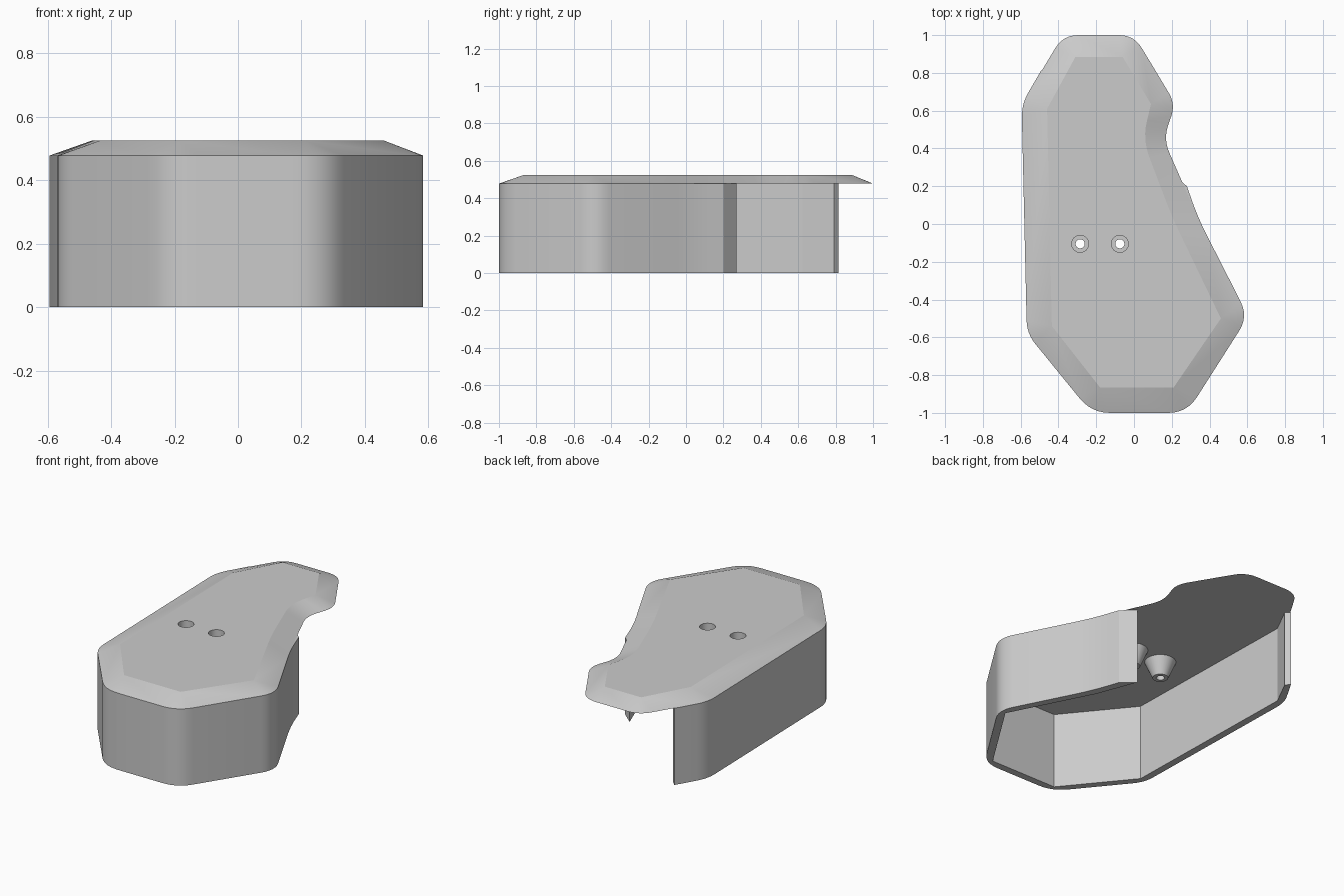
import bpy, bmesh, math
from mathutils import Vector

if "Cube" in bpy.data.objects:
    bpy.data.objects.remove(bpy.data.objects["Cube"])

RIM, TOP, N = 0.478, 0.525, 7

# Clockwise corners: rim point, rim rounding, plateau point, plateau rounding
CORNERS = [
    ((0.00, 1.00), .08, (-0.06, 0.885), 0),
    ((0.22, 0.635), .07, (0.09, 0.635), 0),
    ((0.155, 0.45), .08, (0.045, 0.45), .10),
    ((0.34, 0.03), .10, (0.20, 0.04), .10),
    ((0.605, -0.49), .09, (0.46, -0.50), 0),
    ((0.28, -1.00), .10, (0.21, -0.865), 0),
    ((-0.225, -1.00), .10, (-0.18, -0.865), 0),
    ((-0.567, -0.58), .07, (-0.435, -0.54), 0),
    ((-0.595, 0.635), .07, (-0.46, 0.61), 0),
    ((-0.375, 1.00), .08, (-0.31, 0.885), 0),
]


def fillet(prev, p, nxt, trim):
    prev, p, nxt = Vector(prev), Vector(p), Vector(nxt)
    a = p + (prev - p).normalized() * trim
    b = p + (nxt - p).normalized() * trim
    ts = [i / (N - 1) for i in range(N)]
    return [a * (1 - t) ** 2 + p * 2 * t * (1 - t) + b * t * t for t in ts]


def finish(name, bm, angle, closed=True):
    bmesh.ops.remove_doubles(bm, verts=bm.verts, dist=1e-5)
    if closed:
        bmesh.ops.recalc_face_normals(bm, faces=bm.faces)
    me = bpy.data.meshes.new(name)
    bm.to_mesh(me)
    bm.free()
    ob = bpy.data.objects.new(name, me)
    bpy.context.collection.objects.link(ob)
    bpy.ops.object.select_all(action='DESELECT')
    ob.select_set(True)
    bpy.context.view_layer.objects.active = ob
    if angle:
        bpy.ops.object.shade_smooth_by_angle(angle=math.radians(angle))
    return ob


# Lid plate with a sloped border
bm = bmesh.new()
k = len(CORNERS)
rim, plateau = [], []
for i, c in enumerate(CORNERS):
    pr, nx = CORNERS[i - 1], CORNERS[(i + 1) % k]
    rim += [bm.verts.new((*p, RIM)) for p in fillet(pr[0], c[0], nx[0], c[1])]
    plateau += [bm.verts.new((*p, TOP)) for p in fillet(pr[2], c[2], nx[2], c[3])]
bm.faces.new(rim)
bm.faces.new(plateau)
for i in range(len(rim)):
    j = (i + 1) % len(rim)
    bm.faces.new((rim[i], rim[j], plateau[j], plateau[i]))
lid = finish("lid_plate", bm, None)

# Side wall, open at the back right
WALL = 0.045
path = [(0.28, 0.20)] + [c[0] for c in CORNERS[3:9]] + [(-0.49, 0.815)]
outer, inner = [Vector(path[0])], [Vector((0.20, 0.27))]
for i in range(1, len(path) - 1):
    outer += fillet(path[i - 1], path[i], path[i + 1], CORNERS[i + 2][1])
    p = Vector(path[i])
    d1 = (p - Vector(path[i - 1])).normalized()
    d2 = (Vector(path[i + 1]) - p).normalized()
    n1, n2 = Vector((d1.y, -d1.x)), Vector((d2.y, -d2.x))
    inner.append(p + (n1 + n2) * WALL / (1 + n1.dot(n2)))
outer.append(Vector(path[-1]))
inner.append(Vector((-0.465, 0.79)))
bm = bmesh.new()
base = bm.faces.new([bm.verts.new((*p, 0)) for p in outer + inner[::-1]])
ext = bmesh.ops.extrude_face_region(bm, geom=[base], use_keep_orig=True)
for v in ext["geom"]:
    if isinstance(v, bmesh.types.BMVert):
        v.co.z = RIM
finish("side_wall", bm, 20)

# Hollow screw bosses and their holes through the lid
SEG = 32
PROFILE = [(.09, RIM), (.045, .375), (.024, .375), (.024, .42), (.045, .42), (.045, TOP)]
for side, x in (("left", -0.285), ("right", -0.075)):
    bpy.ops.mesh.primitive_cylinder_add(vertices=SEG, radius=.045, depth=.3,
                                        location=(x, -.105, .5))
    cutter = bpy.context.object
    cutter.hide_render = True
    bpy.context.view_layer.objects.active = lid
    mod = lid.modifiers.new("hole", 'BOOLEAN')
    mod.operation = 'DIFFERENCE'
    mod.solver = 'EXACT'
    mod.object = cutter
    bpy.ops.object.modifier_apply(modifier="hole")
    bpy.data.objects.remove(cutter)

    bm = bmesh.new()
    rings = [[bm.verts.new((x + r * math.sin(2 * math.pi * s / SEG),
                            -.105 + r * math.cos(2 * math.pi * s / SEG), z))
              for s in range(SEG)] for r, z in PROFILE]
    for a, b in zip(rings, rings[1:]):
        for s in range(SEG):
            t = (s + 1) % SEG
            bm.faces.new((a[s], a[t], b[t], b[s]))
    finish(side + "_screw_boss", bm, 30)

# Soft corners, crisp border crease
bpy.ops.object.select_all(action='DESELECT')
lid.select_set(True)
bpy.context.view_layer.objects.active = lid
bpy.ops.object.shade_smooth_by_angle(angle=math.radians(14))
